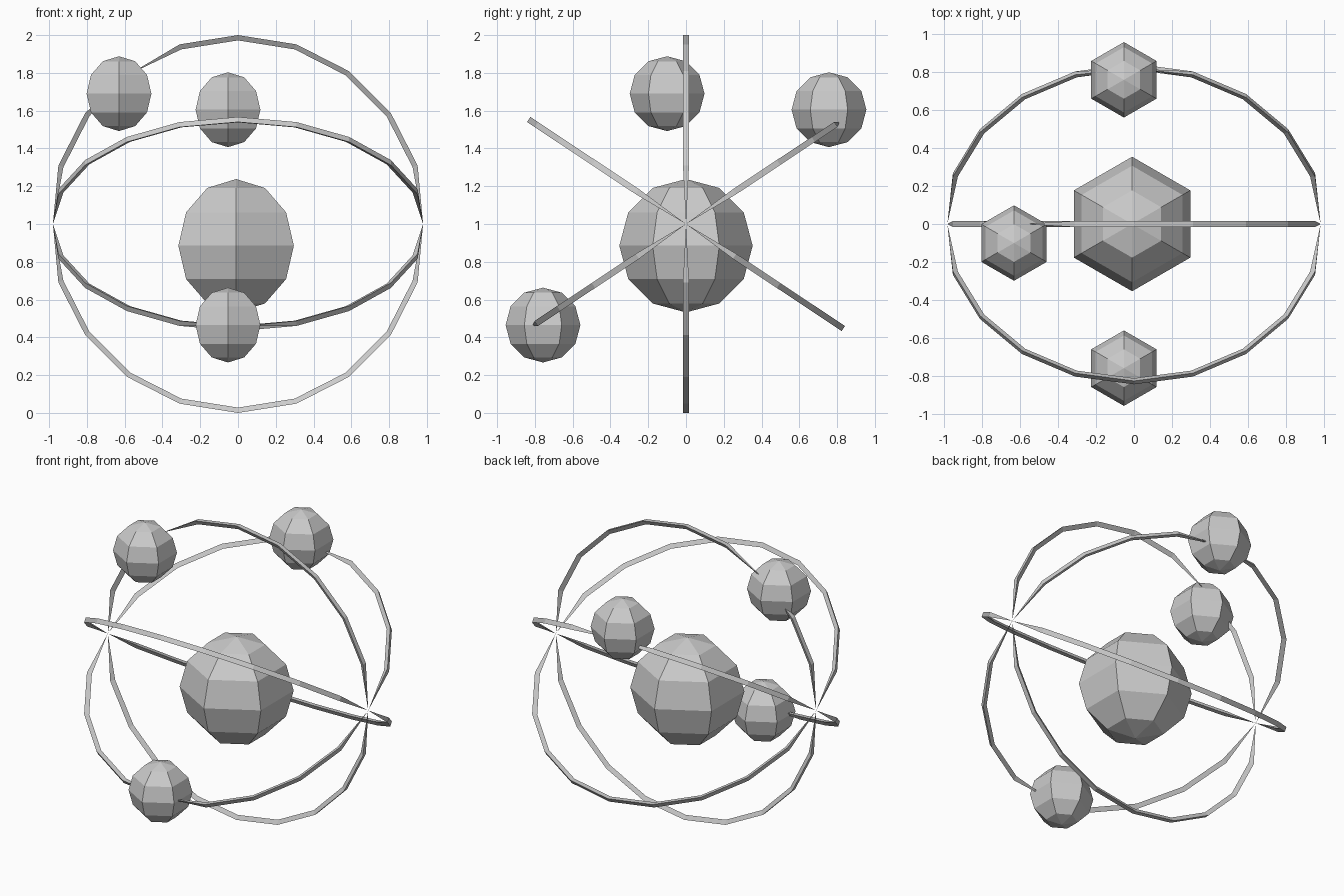
import bpy, bmesh
from math import sin, cos, radians, tau
from mathutils import Vector, Matrix

if "Cube" in bpy.data.objects:
    bpy.data.objects.remove(bpy.data.objects["Cube"])

CENTRE = Vector((0, 0, 1))
STEPS = 20


def finish(name, bm):
    bmesh.ops.recalc_face_normals(bm, faces=bm.faces)
    me = bpy.data.meshes.new(name)
    bm.to_mesh(me)
    bm.free()
    ob = bpy.data.objects.new(name, me)
    bpy.context.collection.objects.link(ob)
    return ob


# Low-poly ball: six segments with corners on the x axis
def ball(name, loc, r):
    bm = bmesh.new()
    bmesh.ops.create_uvsphere(bm, u_segments=6, v_segments=6, radius=r,
                              matrix=Matrix.Translation(loc))
    return finish(name, bm)


# Triangular-section orbit ring, tapering to a point at the pinch stations
def orbit(name, tilt, pinches):
    bm = bmesh.new()
    rot = Matrix.Rotation(radians(tilt), 3, 'X')
    section = [(1.0, -0.016), (1.0, 0.016), (0.972, 0)]
    rows = []
    for i in range(STEPS):
        a = tau * i / STEPS
        pts = [(0.98, 0)] * 3 if i in pinches else section
        rows.append([bm.verts.new(CENTRE + rot @ Vector((r * cos(a), r * sin(a), h)))
                     for r, h in pts])
    for i in range(STEPS):
        p, q = rows[i], rows[(i + 1) % STEPS]
        for j in range(3):
            k = (j + 1) % 3
            bm.faces.new((p[j], p[k], q[k], q[j]))
    bmesh.ops.remove_doubles(bm, verts=bm.verts, dist=0.0005)
    return finish(name, bm)


# Central nucleus and three electrons
ball("nucleus", (-0.01, 0, 0.885), 0.353)
ball("electron_top", (-0.63, -0.10, 1.69), 0.198)
ball("electron_back", (-0.053, 0.757, 1.605), 0.198)
ball("electron_front", (-0.053, -0.757, 0.465), 0.198)

# Orbits meet at the x-axis tips and pinch inside their electrons
orbit("orbit_vertical", 90, (0, 10, 7))
orbit("orbit_rising_back", 33.6, (0, 10, 5, 15))
orbit("orbit_rising_front", -33.6, (0, 10))
